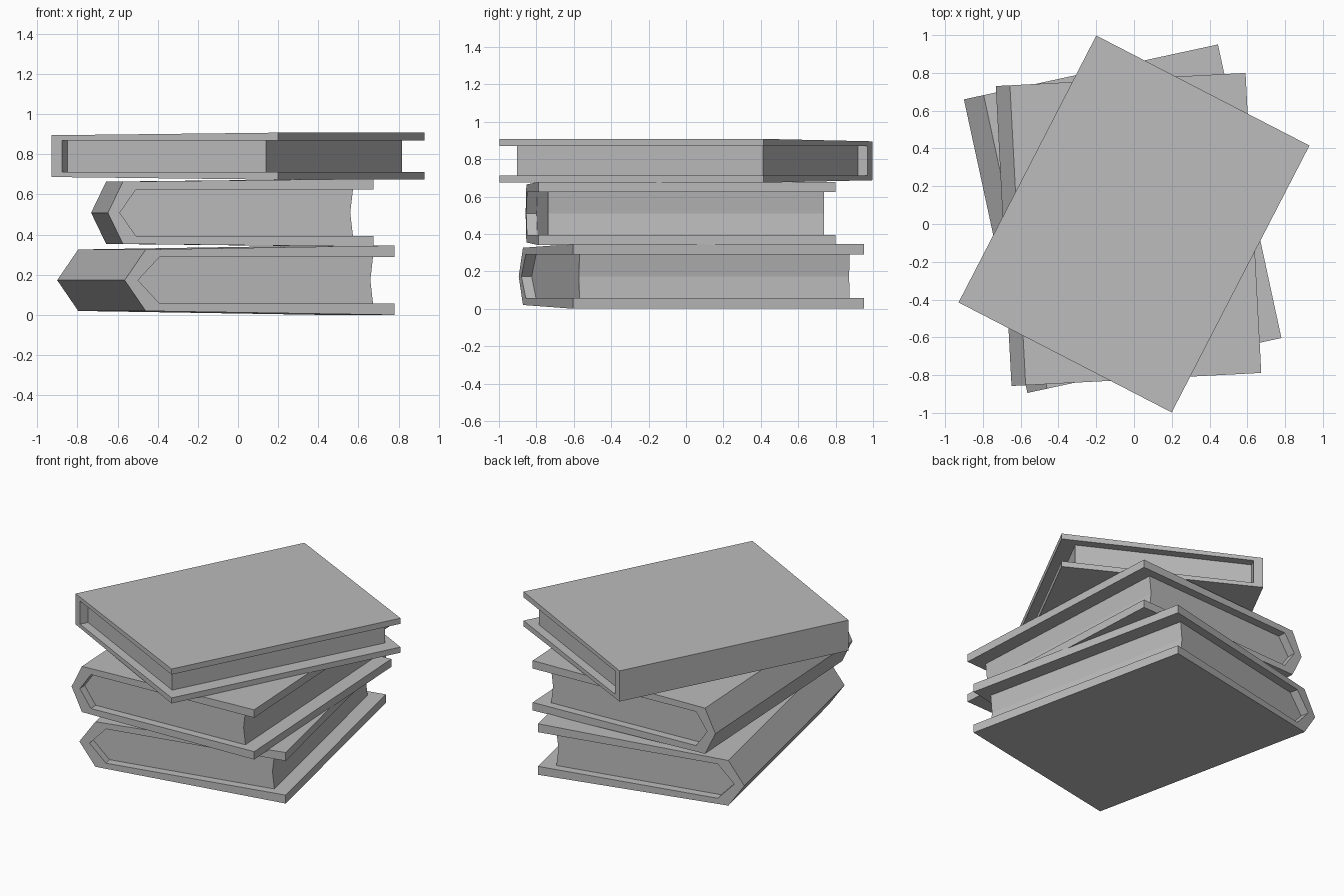
import bpy, bmesh
from math import radians

cube = bpy.data.objects.get("Cube")
if cube:
    bpy.data.objects.remove(cube, do_unlink=True)

grey = bpy.data.materials.new("plain grey")
grey.use_nodes = True
grey.diffuse_color = (0.5, 0.5, 0.5, 1)
grey.node_tree.nodes["Principled BSDF"].inputs["Base Color"].default_value = (0.5, 0.5, 0.5, 1)


def extrude_profile(name, profile, length, centre, angle):
    """Extrude an (x, z) outline along y into a closed solid."""
    bm = bmesh.new()
    face = bm.faces.new([bm.verts.new((x, -length / 2, z)) for x, z in profile])
    grown = bmesh.ops.extrude_face_region(bm, geom=[face])["geom"]
    moved = [v for v in grown if isinstance(v, bmesh.types.BMVert)]
    bmesh.ops.translate(bm, verts=moved, vec=(0, length, 0))
    bmesh.ops.recalc_face_normals(bm, faces=bm.faces)
    mesh = bpy.data.meshes.new(name)
    bm.to_mesh(mesh)
    bm.free()
    mesh.materials.append(grey)
    obj = bpy.data.objects.new(name, mesh)
    obj.location = (centre[0], centre[1], 0)
    obj.rotation_euler.z = radians(angle)
    bpy.context.collection.objects.link(obj)


def mirrored(half, mid):
    """Upper half outline (x, height over mid) completed with its mirror image."""
    lower = [(x, -h) for x, h in reversed(half) if h > 0]
    return [(x, mid + h) for x, h in half + lower]


def book(name, centre, angle, width, mid, spine_h, fore_h, inner_h,
         corner, inner_peak, inner_corner, hollow):
    w = width / 2
    length = 1.59
    # Spine outlines: pointed when the corner is set back, else flat
    outer = [(-w, 0), (corner - w, spine_h)] if corner else [(-w, spine_h)]
    inner = [(inner_corner - w, inner_h)]
    if inner_corner > inner_peak:
        inner.append((inner_peak - w, 0))
    # Cover: one folded strip, open at the fore edge
    top = outer + [(w, fore_h), (w, inner_h)] + inner
    bottom = [(x, -h) for x, h in reversed(top) if h > 0]
    extrude_profile(name + "_cover", [(x, mid + h) for x, h in top + bottom],
                    length, centre, angle)
    # Pages: inset at head, tail and fore edge, tucked slightly into the cover
    tuck = 0.004
    pages = [(x - tuck, h + tuck if h else 0) for x, h in reversed(inner)]
    pages.append((w - 0.098, inner_h + tuck))
    if hollow:
        pages.append((w - 0.098 - hollow, 0))
    extrude_profile(name + "_pages", mirrored(pages, mid), length - 0.112, centre, angle)


book("bottom_book", (-0.06, 0.028), 12.2, 1.376, 0.173, 0.153, 0.173, 0.116,
     0.107, 0.068, 0.178, 0.014)
book("middle_book", (-0.029, -0.029), 3.0, 1.324, 0.509, 0.155, 0.169, 0.115,
     0.075, 0.06, 0.14, 0.014)
book("top_book", (0, 0), -27.3, 1.27, 0.791, 0.104, 0.117, 0.079,
     0, 0.06, 0.06, 0)
